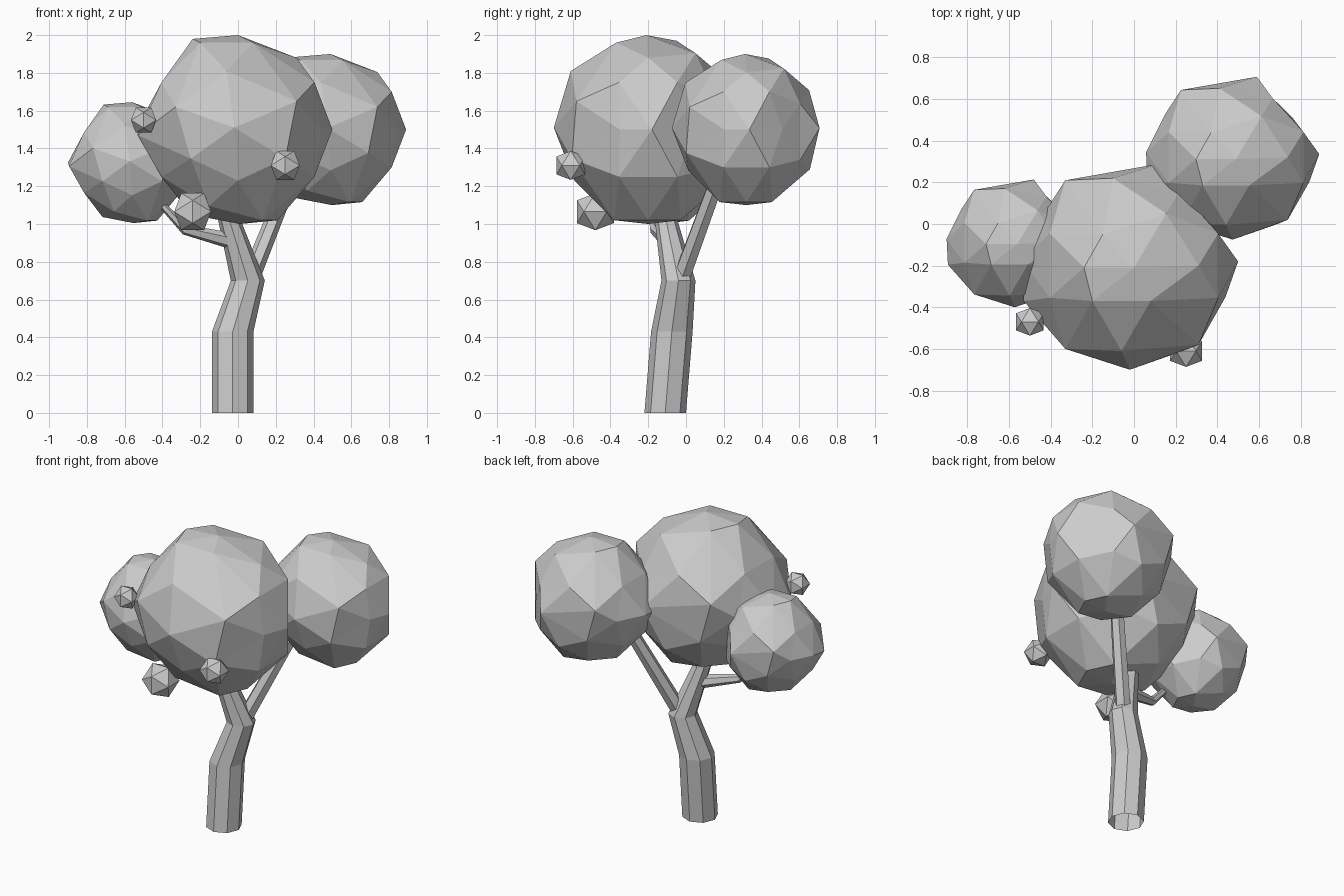
import bpy, bmesh, math
from mathutils import Vector

if "Cube" in bpy.data.objects:
    bpy.data.objects.remove(bpy.data.objects["Cube"])

PHI = (1 + 5 ** 0.5) / 2

# Irregular corners of one leaf crown, for a ball of radius 0.5
CROWN_CORNERS = [
    (0, -0.01, 0.5), (0.01, 0, -0.5), (0.5, 0.02, 0), (-0.54, 0.03, 0),
    (-0.02, -0.5, 0.01), (0.125, 0.49, 0.01), (-0.24, -0.01, 0.48),
    (0.31, 0, 0.38), (0.21, 0, -0.48), (-0.25, 0, -0.45),
    (-0.53, -0.17, -0.03), (0.34, 0.24, 0), (0.44, -0.15, 0),
    (0.22, 0.36, 0.17), (0.22, 0.36, -0.2), (0.31, -0.38, 0.15),
    (-0.33, -0.4, 0.12), (-0.33, 0.41, 0.12), (-0.1, 0.42, 0.26),
    (-0.06, -0.41, 0.31), (0, -0.39, -0.27), (0.08, -0.17, 0.46),
    (-0.2, -0.17, 0.46), (-0.15, 0.15, 0.47), (0.13, 0.17, -0.48),
    (0.13, -0.18, -0.48)]


def ico_points():
    pts = []
    for a in (-1, 1):
        for b in (-PHI, PHI):
            pts += [Vector((a, 0, b)), Vector((0, b, a)), Vector((b, a, 0))]
    return pts


def finish(bm, name):
    bmesh.ops.recalc_face_normals(bm, faces=bm.faces)
    mesh = bpy.data.meshes.new(name)
    bm.to_mesh(mesh)
    bm.free()
    obj = bpy.data.objects.new(name, mesh)
    bpy.context.collection.objects.link(obj)
    return obj


def ball(pts, radius):
    bm = bmesh.new()
    for p in pts:
        bm.verts.new(p.normalized() * radius)
    bmesh.ops.convex_hull(bm, input=bm.verts)
    return bm


def crown(name, center, scale):
    """Once-split icosahedron with its nearest corners pulled to the irregular ones."""
    pts = ico_points()
    pts += [(p + q) / 2 for i, p in enumerate(pts) for q in pts[:i]
            if (p - q).length < 2.1]
    bm = ball(pts, 0.5)
    free = list(bm.verts)
    for corner in CROWN_CORNERS:
        v = min(free, key=lambda w: (w.co - Vector(corner)).length)
        free.remove(v)
        v.co = corner
    obj = finish(bm, name)
    obj.location, obj.scale = center, scale


def limb(name, path, sides, axis):
    """Tapered open tube through (x, y, z, radius) stations, rings square to axis."""
    turn = Vector((0, 0, 1)).rotation_difference(Vector(axis))
    bm = bmesh.new()
    rings = []
    for x, y, z, r in path:
        ring = []
        for k in range(sides):
            a = 2 * math.pi * k / sides
            off = turn @ Vector((r * math.cos(a), r * math.sin(a), 0))
            ring.append(bm.verts.new(Vector((x, y, z)) + off))
        rings.append(ring)
    for lo, hi in zip(rings, rings[1:]):
        for k in range(sides):
            n = (k + 1) % sides
            bm.faces.new((lo[k], lo[n], hi[n], hi[k]))
    return finish(bm, name)


# Trunk and branches
limb("trunk", [(-0.028, -0.11, 0, 0.11), (-0.028, -0.075, 0.43, 0.11),
               (0.052, -0.04, 0.7, 0.09), (-0.045, -0.105, 1.02, 0.06),
               (-0.06, -0.12, 1.15, 0.055)], 8, (0, 0, 1))
limb("right_branch", [(0.06, -0.03, 0.7, 0.05), (0.3, 0.19, 1.3, 0.042)],
     6, (0.24, 0.22, 0.6))
limb("left_branch", [(-0.03, -0.09, 0.91, 0.045), (-0.28, -0.165, 0.97, 0.028),
                     (-0.43, -0.19, 1.13, 0.018)], 6, (-0.43, -0.1, 0.2))

# Leaf crowns
crown("main_crown", (0, -0.2, 1.5), (1, 1, 1))
crown("right_crown", (0.49, 0.32, 1.5), (0.8, 0.79, 0.8))
crown("left_crown", (-0.56, -0.09, 1.325), (0.63, 0.62, 0.64))

# Small fruits hanging on the crown
for i, (c, r) in enumerate([((-0.5, -0.47, 1.55), 0.078),
                            ((0.25, -0.61, 1.31), 0.09),
                            ((-0.24, -0.48, 1.065), 0.115)]):
    finish(ball(ico_points(), r), f"fruit_{i + 1}").location = c
